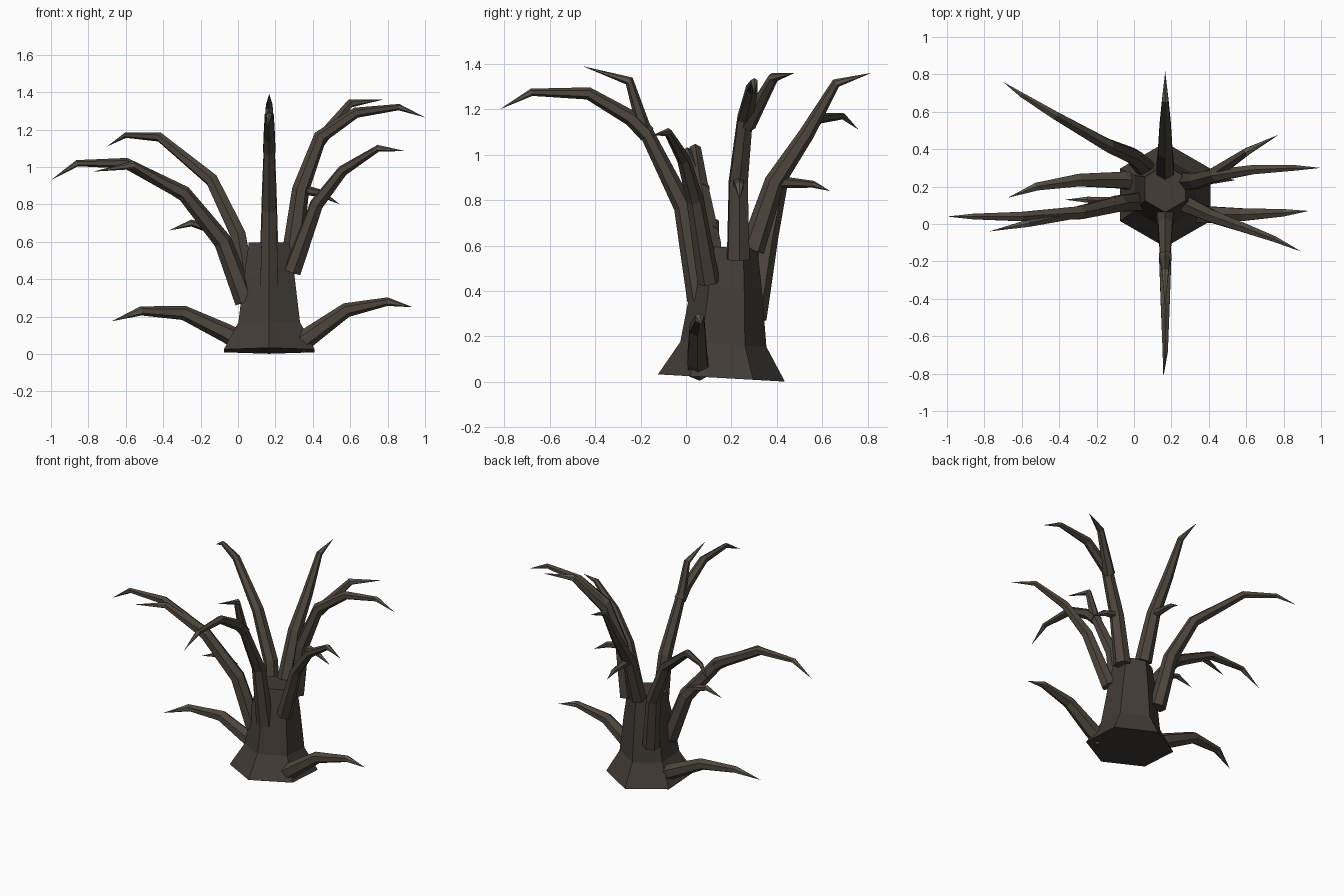
import bpy, bmesh, math
from mathutils import Vector

if "Cube" in bpy.data.objects:
    bpy.data.objects.remove(bpy.data.objects["Cube"])


def material(name, rgb):
    m = bpy.data.materials.new(name)
    m.diffuse_color = (*rgb, 1)
    m.use_nodes = True
    m.node_tree.nodes["Principled BSDF"].inputs["Base Color"].default_value = m.diffuse_color
    return m


BARK = material("dark_bark", (0.055, 0.045, 0.038))
LIMB = material("limb_bark", (0.075, 0.06, 0.047))
TIP = material("pale_tip", (0.11, 0.10, 0.08))


def loft(name, rings, mats, pick, apex=None):
    """Bridge six-sided rings, cap the start, close the end with a cap or a point."""
    bm = bmesh.new()
    loops = [[bm.verts.new(p) for p in ring] for ring in rings]
    bm.faces.new(loops[0])
    last = len(loops) - 1
    for i, (a, b) in enumerate(zip(loops, loops[1:])):
        for k in range(6):
            n = (k + 1) % 6
            bm.faces.new((a[k], a[n], b[n], b[k])).material_index = pick(i, last)
    if apex is None:
        bm.faces.new(loops[-1])
    else:
        v = bm.verts.new(apex)
        for k in range(6):
            f = bm.faces.new((loops[-1][k], loops[-1][(k + 1) % 6], v))
            f.material_index = pick(last, last)
    bmesh.ops.recalc_face_normals(bm, faces=bm.faces)
    mesh = bpy.data.meshes.new(name)
    bm.to_mesh(mesh)
    bm.free()
    for m in mats:
        mesh.materials.append(m)
    bpy.context.collection.objects.link(bpy.data.objects.new(name, mesh))


def hexagon(center, u, v, r):
    return [center + r * (math.cos(k * math.pi / 3) * u + math.sin(k * math.pi / 3) * v)
            for k in range(6)]


def limb(name, points, r0):
    """Bent hexagonal limb tapering to a point, with one ridge along its top."""
    pts = [Vector(p) for p in points]
    steps = [(b - a).length for a, b in zip(pts, pts[1:])]
    total = sum(steps)
    span = pts[-1] - pts[0]
    side = Vector((-span.y, span.x, 0)).normalized()
    rings = []
    for i, p in enumerate(pts[:-1]):
        t = (pts[i + 1] - p).normalized()
        if i:
            t = (t + (p - pts[i - 1]).normalized()).normalized()
        up = t.cross(side).normalized()
        r = r0 * (1 - sum(steps[:i]) / total) ** 0.55
        rings.append(hexagon(p, up, t.cross(up).normalized(), r))
    loft(name, rings, (LIMB, TIP), lambda i, last: 1 if i >= last else 0, pts[-1])


# Trunk: flared hexagonal stump leaning slightly backwards
tilt = 0.057
u, v = Vector((0, 1, -tilt)).normalized(), Vector((1, 0, 0))
trunk = [hexagon(Vector((0.167, 0.155 + tilt * z, z)), u, v, r)
         for z, r in ((0.017, 0.28), (0.165, 0.19), (0.42, 0.155), (0.592, 0.126))]
loft("trunk", trunk, (BARK,), lambda i, last: 0)

# Roots
limb("left_root", [(0.03, 0.22, 0.06), (-0.06, 0.235, 0.11), (-0.29, 0.235, 0.22),
                   (-0.52, 0.20, 0.23), (-0.675, 0.14, 0.175)], 0.055)
limb("right_root", [(0.32, 0.06, 0.05), (0.39, 0.05, 0.10), (0.58, 0.05, 0.235),
                    (0.80, 0.06, 0.28), (0.935, 0.07, 0.25)], 0.055)

# Front branch and its fork
X = 0.167
limb("front_branch", [(X, 0.06, 0.36), (X, -0.01, 0.77), (X, -0.19, 1.13),
                      (X, -0.25, 1.325), (X, -0.455, 1.39)], 0.055)
limb("front_fork", [(X, -0.17, 1.09), (X, -0.24, 1.16), (X, -0.43, 1.27),
                    (X, -0.68, 1.275), (0.157, -0.82, 1.20)], 0.038)

# Back branch and its twig
limb("back_branch", [(X, 0.29, 0.58), (X, 0.39, 0.88), (X, 0.53, 1.09),
                     (X, 0.66, 1.315), (X, 0.815, 1.36)], 0.055)
limb("back_twig", [(X, 0.40, 0.88), (X, 0.56, 0.87), (X, 0.635, 0.84)], 0.028)

# Left branch with fork and twig
limb("left_branch", [(0.04, 0.12, 0.28), (-0.08, 0.11, 0.60), (-0.29, 0.06, 0.86),
                     (-0.60, 0.04, 1.02), (-0.86, 0.04, 1.02), (-1.0, 0.04, 0.93)], 0.057)
limb("left_fork", [(-0.27, 0.07, 0.84), (-0.56, 0.005, 1.01), (-0.775, -0.04, 0.975)], 0.038)
limb("left_twig", [(-0.11, 0.12, 0.66), (-0.25, 0.13, 0.70), (-0.37, 0.13, 0.66)], 0.028)

# Back left branch
limb("back_left_branch", [(0.06, 0.30, 0.28), (0.0, 0.36, 0.64), (-0.14, 0.42, 0.93),
                          (-0.42, 0.58, 1.16), (-0.60, 0.69, 1.17), (-0.70, 0.76, 1.11)], 0.055)

# Right upper branch with fork and twig
limb("right_branch", [(0.29, 0.23, 0.54), (0.335, 0.23, 0.88), (0.44, 0.26, 1.16),
                      (0.63, 0.29, 1.29), (0.86, 0.30, 1.32), (1.0, 0.30, 1.265)], 0.055)
limb("right_fork", [(0.43, 0.27, 1.13), (0.60, 0.385, 1.34), (0.775, 0.478, 1.36)], 0.038)
limb("right_twig", [(0.34, 0.23, 0.88), (0.44, 0.235, 0.86), (0.545, 0.235, 0.80)], 0.028)

# Front right branch
limb("front_right_branch", [(0.29, 0.10, 0.44), (0.42, 0.04, 0.80), (0.56, -0.01, 0.98),
                            (0.75, -0.08, 1.10), (0.895, -0.148, 1.085)], 0.05)
